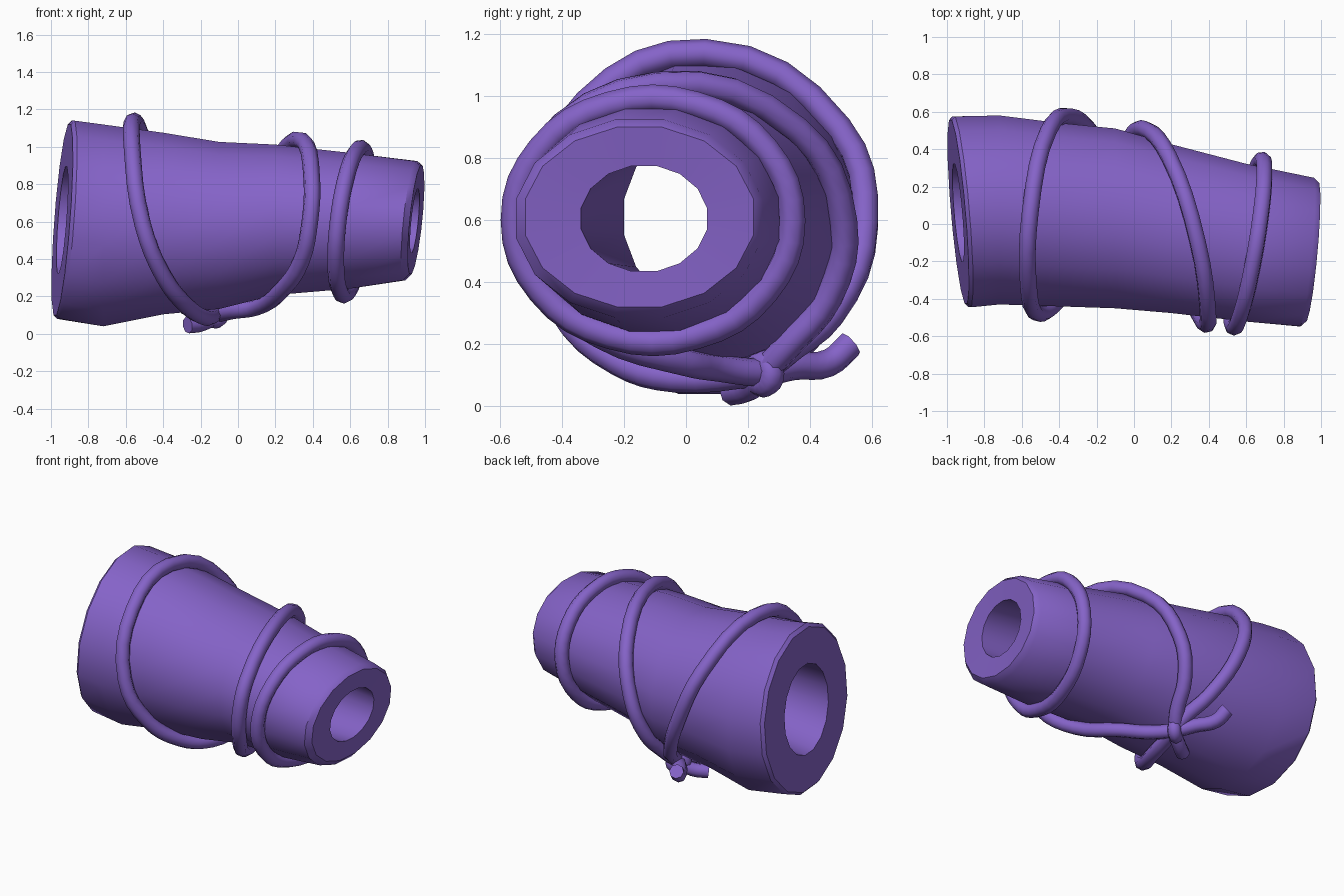
import bpy
from math import sin, cos, pi, radians

cube = bpy.data.objects.get("Cube")
if cube:
    bpy.data.objects.remove(cube)

purple = bpy.data.materials.new("purple")
purple.use_nodes = True
COLOUR = (0.235, 0.125, 0.58, 1)
purple.diffuse_color = COLOUR
purple.node_tree.nodes["Principled BSDF"].inputs["Base Color"].default_value = COLOUR

# Outer sections along the roll: x, centre y, centre z, radius y, radius z
OUTER = [
    (-0.92, 0.065, 0.61, 0.52, 0.54),
    (-0.72, 0.075, 0.58, 0.515, 0.55),
    (-0.40, 0.05, 0.59, 0.50, 0.495),
    (-0.10, 0.03, 0.58, 0.49, 0.455),
    (0.20, -0.025, 0.61, 0.46, 0.41),
    (0.60, -0.10, 0.605, 0.43, 0.37),
    (0.92, -0.15, 0.605, 0.405, 0.325),
]
LEFT_RIM = (-0.94, 0.065, 0.61, 0.50, 0.52)
RIGHT_RIM = (0.952, -0.15, 0.61, 0.375, 0.295)
LEFT_HOLE = (-0.94, 0.06, 0.61, 0.265, 0.29)
RIGHT_HOLE = (0.945, -0.135, 0.605, 0.207, 0.173)
SIDES = 16


def section(x):
    """Interpolate the outer section at x."""
    for a, b in zip(OUTER, OUTER[1:]):
        if x <= b[0]:
            t = (x - a[0]) / (b[0] - a[0])
            return [p + (q - p) * t for p, q in zip(a, b)]
    return OUTER[-1]


def finish(obj, angle):
    bpy.ops.object.select_all(action="DESELECT")
    obj.select_set(True)
    bpy.context.view_layer.objects.active = obj
    if obj.type == "CURVE":
        bpy.ops.object.convert(target="MESH")
    bpy.ops.object.shade_smooth_by_angle(angle=radians(angle))


# Hollow tapered roll with slanted ends
def build_roll():
    rings = [LEFT_RIM] + OUTER + [RIGHT_RIM, RIGHT_HOLE, LEFT_HOLE]
    verts, faces = [], []
    for x, cy, cz, ry, rz in rings:
        tilt_y, tilt_z = 0, 0
        if x < -0.9:
            tilt_y, tilt_z = -0.085, 0.075
        elif x > 0.9:
            tilt_y, tilt_z = 0.09, 0.10
        for i in range(SIDES):
            a = 2 * pi * (i + 0.5) / SIDES
            dy, dz = ry * cos(a), rz * sin(a)
            verts.append((x + tilt_y * dy + tilt_z * dz, cy + dy, cz + dz))
    n = len(rings)
    for r in range(n):
        s = (r + 1) % n
        for i in range(SIDES):
            j = (i + 1) % SIDES
            faces.append((r * SIDES + j, r * SIDES + i, s * SIDES + i, s * SIDES + j))
    mesh = bpy.data.meshes.new("roll")
    mesh.from_pydata(verts, [], faces)
    mesh.materials.append(purple)
    obj = bpy.data.objects.new("roll", mesh)
    bpy.context.collection.objects.link(obj)
    finish(obj, 40)


# Cord through points, or through (angle, x) pairs lying on the roll
def cord(name, keys, closed=False, radius=0.045):
    pts = []
    for k in keys:
        if len(k) == 2:
            x, cy, cz, ry, rz = section(k[1])
            a = radians(k[0])
            k = (k[1], cy + (ry + 0.032) * cos(a), cz + (rz + 0.032) * sin(a))
        pts.append(k)
    curve = bpy.data.curves.new(name, "CURVE")
    curve.dimensions = "3D"
    curve.resolution_u = 4
    curve.bevel_depth = radius
    curve.bevel_resolution = 2
    curve.use_fill_caps = True
    spline = curve.splines.new("BEZIER")
    spline.bezier_points.add(len(pts) - 1)
    for bp, p in zip(spline.bezier_points, pts):
        bp.co = p
        bp.handle_left_type = bp.handle_right_type = "AUTO"
    spline.use_cyclic_u = closed
    curve.materials.append(purple)
    obj = bpy.data.objects.new(name, curve)
    bpy.context.collection.objects.link(obj)
    finish(obj, 50)


build_roll()
KNOT = (-0.12, 0.25, 0.11)

# Loop round the wide end, ending in a short stub
cord("wide_loop", [
    KNOT, (262, -0.18), (240, -0.27), (212, -0.40), (180, -0.51), (135, -0.565),
    (90, -0.555), (35, -0.46), (0, -0.35), (-35, -0.21), (-58, -0.13),
    KNOT, (-0.19, 0.20, 0.06), (-0.27, 0.145, 0.047)])

# Loop round the middle, ending in a long tail
cord("middle_loop", [
    (-0.30, 0.53, 0.20), (-0.27, 0.46, 0.14), (-0.20, 0.35, 0.13), KNOT,
    (-0.02, 0.10, 0.125), (270, 0.10), (240, 0.23), (210, 0.34), (180, 0.385),
    (150, 0.395), (95, 0.34), (40, 0.19), (0, 0.06), (-30, -0.02), (-55, -0.07), KNOT])

# Separate slanted ring round the narrow end
cord("narrow_ring", [
    (0.61 + 0.075 * cos(a) + 0.045 * sin(a), -0.105 + 0.447 * cos(a), 0.60 + 0.39 * sin(a))
    for a in (2 * pi * i / 10 for i in range(10))], closed=True)

# Knot wrapped round the crossing cords
cord("knot", [
    (KNOT[0] + 0.03 * cos(a), KNOT[1] + 0.025 * cos(a), KNOT[2] - 0.005 + 0.035 * sin(a))
    for a in (pi * i / 2 for i in range(4))], closed=True, radius=0.042)
